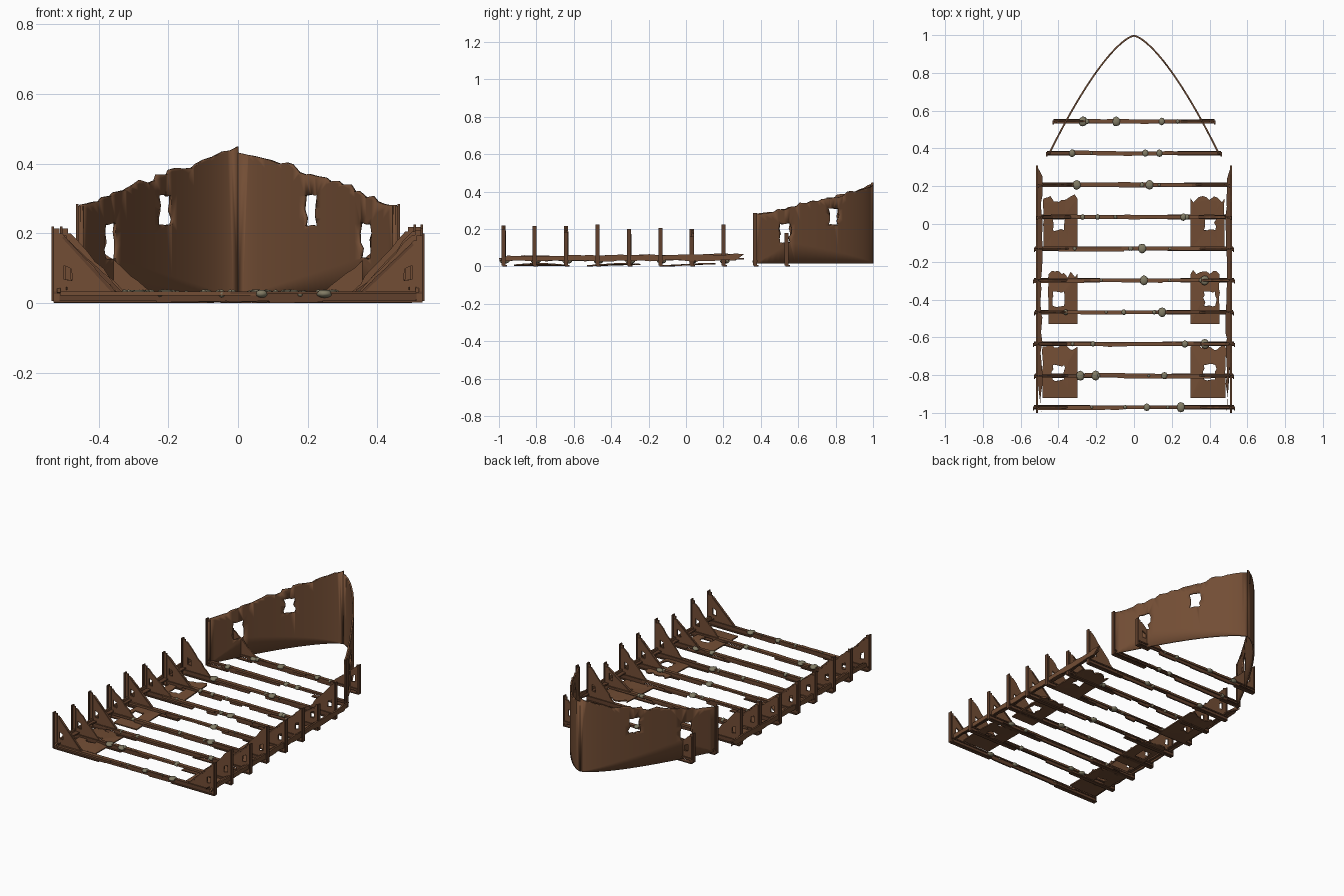
import bpy, bmesh, math, random
from mathutils import Vector

if "Cube" in bpy.data.objects:
    bpy.data.objects.remove(bpy.data.objects["Cube"])

random.seed(7)


def material(name, rgb):
    m = bpy.data.materials.new(name)
    m.diffuse_color = (*rgb, 1)
    m.use_nodes = True
    m.node_tree.nodes["Principled BSDF"].inputs["Base Color"].default_value = m.diffuse_color
    return m


RUST = material("rust", (0.17, 0.075, 0.035))
DARK = material("dark_rust", (0.115, 0.05, 0.025))
GROWTH = material("sea_growth", (0.22, 0.2, 0.13))


def finish(name, bm, mat, thick=0):
    me = bpy.data.meshes.new(name)
    bm.to_mesh(me)
    bm.free()
    ob = bpy.data.objects.new(name, me)
    bpy.context.collection.objects.link(ob)
    me.materials.append(mat)
    if thick:
        mod = ob.modifiers.new("thickness", 'SOLIDIFY')
        mod.thickness = thick
        mod.offset = 0
    return ob


def jag(p, q, n, amp):
    """Ragged line from p to q (q left out)."""
    p, q = Vector(p), Vector(q)
    nrm = Vector((-(q - p).y, (q - p).x)).normalized()
    pts = [p]
    for i in range(1, n):
        t = (i + random.uniform(-.3, .3)) / n
        pts.append(p.lerp(q, t) + nrm * random.uniform(-amp, amp))
    return pts


def ragged_hole(cx, cy, w, h, amp):
    c = [(cx - w, cy - h), (cx + w, cy - h), (cx + w, cy + h), (cx - w, cy + h)]
    return [p for i in range(4) for p in jag(c[i], c[(i + 1) % 4], 4, amp)]


def plate(name, loops, to3d, thick, mat=RUST, cuts=()):
    """Flat sheet with holes, placed in space by to3d, then thickened."""
    bm = bmesh.new()
    for loop in loops:
        vs = [bm.verts.new((p[0], p[1], 0)) for p in loop]
        for i in range(len(vs)):
            bm.edges.new((vs[i - 1], vs[i]))
    bmesh.ops.triangle_fill(bm, edges=bm.edges[:], use_beauty=True)
    for c in cuts:
        bmesh.ops.bisect_plane(bm, geom=bm.verts[:] + bm.edges[:] + bm.faces[:],
                               plane_co=(c, 0, 0), plane_no=(1, 0, 0))
    bmesh.ops.recalc_face_normals(bm, faces=bm.faces[:])
    for v in bm.verts:
        v.co = to3d(v.co.x, v.co.y)
    return finish(name, bm, mat, thick)


def bar(name, a, b, w, h, mat=RUST):
    """Box bar from a to b; w across in y (or x when it runs along y), h the other way."""
    a, b = Vector(a), Vector(b)
    d = (b - a).normalized()
    side = Vector((1, 0, 0)) if abs(d.y) > .9 else Vector((0, 1, 0))
    up = d.cross(side)
    bm = bmesh.new()
    ends = [[bm.verts.new(p + side * sx * w / 2 + up * sy * h / 2)
             for sx, sy in ((-1, -1), (1, -1), (1, 1), (-1, 1))] for p in (a, b)]
    bm.faces.new(ends[0])
    bm.faces.new(ends[1])
    for i in range(4):
        bm.faces.new((ends[0][i - 1], ends[0][i], ends[1][i], ends[1][i - 1]))
    bmesh.ops.recalc_face_normals(bm, faces=bm.faces[:])
    return finish(name, bm, mat)


# Frames: position, half width, rib heights on the right and left
frames = [(-.97, .53, .2, .22), (-.803, .525, .215, .2), (-.635, .53, .185, .215),
          (-.467, .525, .225, .19), (-.298, .53, .2, .2), (-.13, .525, .205, .185),
          (.037, .51, .16, .2), (.207, .505, .225, .22), (.375, .46, .285, .285),
          (.543, .425, .18, .18)]

for k, (y, hw, hr, hl) in enumerate(frames):
    n = k + 1
    # floor beam: flange and a corroded web with gaps along its lower edge
    bar(f"floor_beam_flange_{n}", (-hw, y, .029), (hw, y, .029), .02, .007, DARK)
    for i in range(3):
        x0 = -hw + random.uniform(0, .5)
        x1 = min(hw, x0 + random.uniform(.25, .5))
        bar(f"floor_beam_scale_{n}_{i}", (x0, y + random.uniform(-.008, .008), .027),
            (x1, y + random.uniform(-.008, .008), .027), .016, .012)
    pts, x = [(hw, .028), (-hw, .028)], -hw
    while x < hw - .03:
        x2 = min(hw, x + random.uniform(.05, .18))
        z = random.choice((0, .002, .004, .016))
        pts += [(x + .002, z), (x2 - .002, z + random.uniform(0, .003))]
        x = x2
    plate(f"floor_beam_web_{n}", [pts], lambda u, v, y=y: (u, y, v), .009, DARK)
    # lower flange, partly rusted away
    for s in (-1, 1):
        bar(f"floor_beam_foot_{n}_{s}", (s * hw, y, .004),
            (s * random.uniform(.12, .35), y, .004), .024, .006, DARK)

    # barnacle lumps sitting on the beam
    for i in range(random.randint(4, 6)):
        r = random.choice((.01, .012, .015, .02, .026))
        bm = bmesh.new()
        bmesh.ops.create_icosphere(bm, subdivisions=2, radius=1)
        x = random.uniform(-.75, .75) * hw
        for v in bm.verts:
            f = random.uniform(.92, 1.06)
            v.co = (x + v.co.x * r * .9 * f, y + v.co.y * r * f, .027 + v.co.z * min(r, .012) * f)
        ob = finish(f"barnacle_{n}_{i}", bm, GROWTH)
        for p in ob.data.polygons:
            p.use_smooth = True

    for s, h in ((1, hr), (-1, hl)):
        side = "right" if s > 0 else "left"
        # side rib: angle section
        bar(f"rib_outer_{side}_{n}", (s * (hw + .002), y - .006, .006),
            (s * (hw + .002), y - .006, h), .022, .007, DARK)
        bar(f"rib_web_{side}_{n}", (s * (hw - .008), y - .004, .006),
            (s * (hw - .008), y - .004, h - .006), .008, .018)
        if k == 8:
            continue
        # knee bracket with an opening and a stiffener along its slope
        top, inner = h - .02, hw - .18
        slope = jag((inner, .03), (hw - .025, top), 7, .004)
        outer = [(hw - .004, .03)] + slope + [(hw - .025, top), (hw - .004, top)]
        hole = [(hw - .03, .068), (hw - .03, .108), (hw - .052, .098), (hw - .054, .065)]
        plate(f"knee_{side}_{n}", [outer, hole], lambda u, v, y=y, s=s: (s * u, y, v), .008)
        if k % 2 == 0:
            bar(f"knee_stiffener_{side}_{n}", (s * (inner + .01), y, .034),
                (s * (hw - .028), y, top - .01), .014, .008, DARK)

for s in (-1, 1):
    side = "right" if s > 0 else "left"
    # side stringer: ragged upright strip and flat ledge
    strip = jag((-1, .03), (.31, .032), 26, .004) + jag((.31, .066), (-1, .056), 26, .004)
    plate(f"stringer_{side}", [strip], lambda u, v, s=s: (s * .514, u, v), .01, RUST)
    ledge = jag((-1, .49), (.31, .488), 24, .006) + jag((.31, .515), (-1, .518), 4, .001)
    plate(f"stringer_ledge_{side}", [ledge], lambda u, v, s=s: (s * v, u, .042), .008, DARK)

    # torn bottom plates
    for i, (y0, y1, xo) in enumerate(((-.92, -.65, .485), (-.53, -.265, .452), (-.13, .135, .48))):
        outer = ([Vector((.3, y0)), Vector((xo, y0))] + jag((xo, y0 + .1), (xo, y1), 5, .004)
                 + jag((xo, y1), (.3, y1), 9, .022) + [Vector((.3, y1))])
        hole = ragged_hole(.4, y0 + .135, .03, .038, .008)
        plate(f"bottom_plate_{side}_{i + 1}", [outer, hole],
              lambda u, v, s=s: (s * u, v, .009 + .006 * math.sin(v * 14)), .007,
              RUST, [.35, .44])

    # curved bow plating with a torn upper edge and two holes
    tip = .432 if s > 0 else .45
    upper = jag((0, tip), (.12, .4), 5, .004) + jag((.12, .4), (.3, .34), 10, .011)
    upper += jag((.3, .34), (.4, .292), 6, .012) + jag((.4, .292), (.452, .282), 3, .004)
    outer = upper + [Vector((.452, .282)), Vector((.452, .015)), Vector((0, .015))]
    holes = [ragged_hole(.368, .178, .015, .05, .005), ragged_hole(.212, .266, .018, .043, .005)]

    def bow(u, v, s=s):
        u = max(u, 0)
        return (s * u, .367 + .63 * (1 - (u / .452) ** 1.45), v)

    ob = plate(f"bow_plate_{side}", [outer] + holes, bow, .009, RUST,
               [.452 * i / 28 for i in range(1, 28)])
    bpy.context.view_layer.objects.active = ob
    ob.select_set(True)
    bpy.ops.object.shade_smooth_by_angle(angle=math.radians(30))
    ob.select_set(False)
